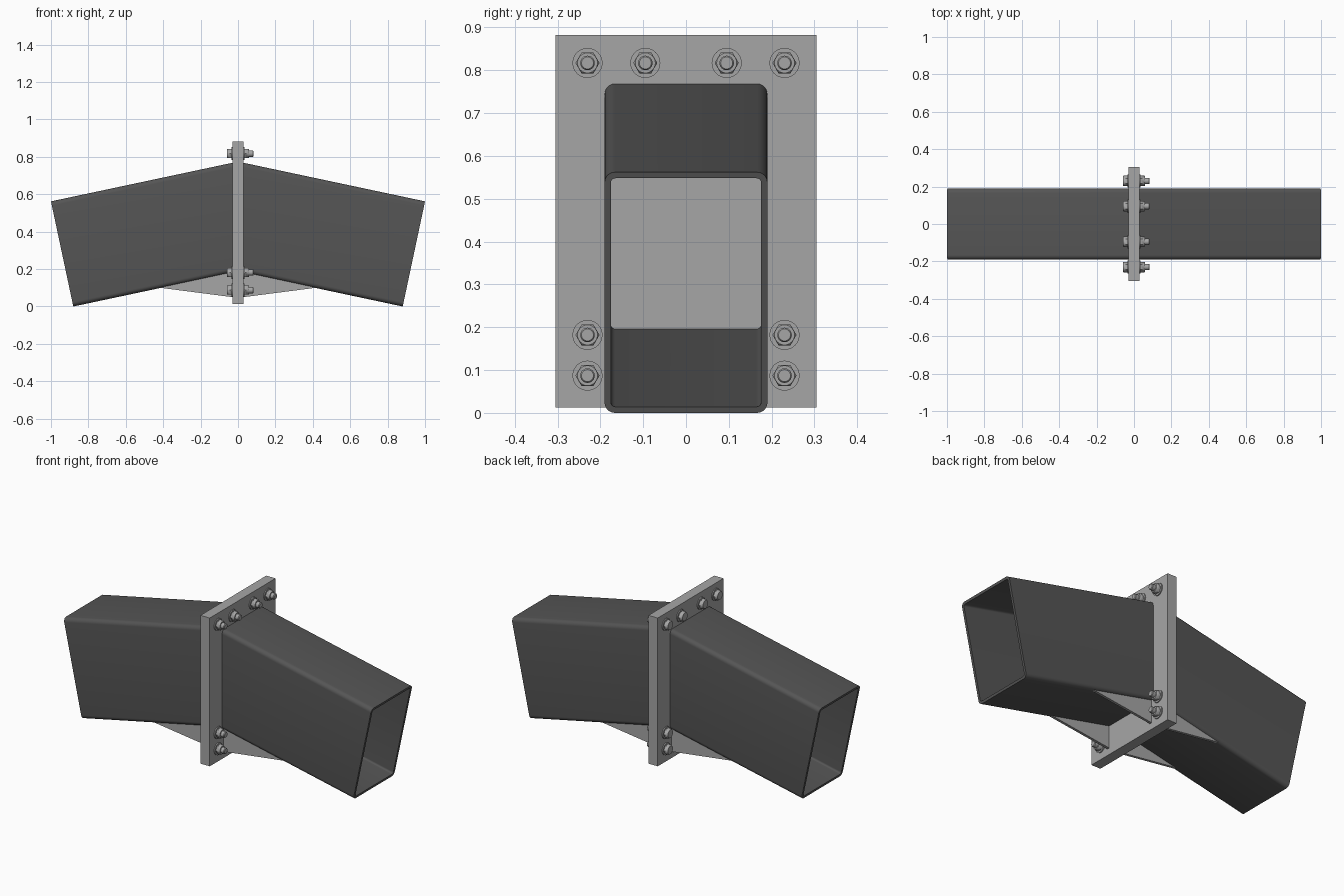
import bpy, bmesh, math
from mathutils import Vector

if "Cube" in bpy.data.objects:
    bpy.data.objects.remove(bpy.data.objects["Cube"])

def material(name, v):
    m = bpy.data.materials.new(name)
    m.diffuse_color = (v, v, v, 1)
    m.use_nodes = True
    m.node_tree.nodes["Principled BSDF"].inputs["Base Color"].default_value = m.diffuse_color
    return m

DARK = material("dark beam grey", 0.09)
STEEL = material("light steel grey", 0.38)

def finish(name, bm, mat, smooth=None):
    bmesh.ops.recalc_face_normals(bm, faces=bm.faces[:])
    me = bpy.data.meshes.new(name)
    bm.to_mesh(me)
    bm.free()
    me.materials.append(mat)
    ob = bpy.data.objects.new(name, me)
    bpy.context.collection.objects.link(ob)
    if smooth:
        bpy.ops.object.select_all(action='DESELECT')
        ob.select_set(True)
        bpy.context.view_layer.objects.active = ob
        bpy.ops.object.shade_smooth_by_angle(angle=math.radians(smooth))
    return ob

def rounded_rect(w, h, r, n=6):
    pts = []
    for i, (sx, sy) in enumerate(((1, 1), (-1, 1), (-1, -1), (1, -1))):
        for k in range(n + 1):
            a = math.pi / 2 * (i + k / n)
            pts.append((sx * (w / 2 - r) + r * math.cos(a), sy * (h / 2 - r) + r * math.sin(a)))
    return pts

PLATE = 0.03                       # thickness of each end plate
ANG = math.radians(12)
C, S, T = math.cos(ANG), math.sin(ANG), math.tan(ANG)
W, H, WALL = 0.38, 0.5745, 0.0145

# Sloping hollow beam: square cut at the far end, mitred against the plate
def beam(name, s):
    bm = bmesh.new()
    loops = []
    for inset, r in ((0, 0.024), (WALL, 0.0105)):
        far, near = [], []
        for y, u in rounded_rect(W - 2 * inset, H - 2 * inset, r):
            v = H / 2 - u
            x, z = 1.0 - S * v, 0.562 - C * v
            far.append(bm.verts.new((s * x, y, z)))
            near.append(bm.verts.new((s * PLATE, y, z + (x - PLATE) * T)))
        loops.append((far, near))
    (of, on), (jf, jn) = loops
    n = len(of)
    for a, b in ((of, on), (jf, of), (jn, jf), (on, jn)):
        for i in range(n):
            j = (i + 1) % n
            bm.faces.new((a[i], a[j], b[j], b[i]))
    finish(name, bm, DARK, 30)

# Triangular stiffener under the beam
def gusset(name, s, y0):
    bm = bmesh.new()
    tri = ((PLATE, 0.184), (0.42, 0.1005), (PLATE, 0.05))
    a, b = ([bm.verts.new((s * x, y0 + d, z)) for x, z in tri] for d in (-0.0075, 0.0075))
    bm.faces.new(a)
    bm.faces.new(b)
    for i in range(3):
        j = (i + 1) % 3
        bm.faces.new((a[i], a[j], b[j], b[i]))
    finish(name, bm, STEEL)

def ring(bm, x, r, n):
    return [bm.verts.new((x, r * math.cos(2 * math.pi * k / n), r * math.sin(2 * math.pi * k / n)))
            for k in range(n)]

# Convex solid from rings (x, radius, sides) along the x axis
def add_hull(bm, rings):
    vs = [v for x, r, n in rings for v in ring(bm, x, r, n)]
    bmesh.ops.convex_hull(bm, input=vs)

# Bolt with washers, chamfered hex head on the left, nut and thread end on the right
def bolt(name, y, z):
    bm = bmesh.new()
    for s in (-1, 1):
        add_hull(bm, ((s * 0.029, 0.035, 32), (s * 0.036, 0.035, 32)))
        add_hull(bm, ((s * 0.036, 0.028, 6), (s * 0.056, 0.028, 6), (s * 0.060, 0.0235, 24)))
    add_hull(bm, ((0.05, 0.017, 24), (0.079, 0.017, 24), (0.083, 0.014, 24)))
    bmesh.ops.translate(bm, verts=bm.verts[:], vec=Vector((0, y, z)))
    bmesh.ops.dissolve_limit(bm, angle_limit=0.01, verts=bm.verts[:], edges=bm.edges[:])
    finish(name, bm, STEEL, 25)

for side, s in (("left", -1), ("right", 1)):
    beam(side + "_beam", s)
    # End plate
    bm = bmesh.new()
    bmesh.ops.create_cube(bm, size=1)
    for v in bm.verts:
        v.co = ((v.co.x + s * 0.5) * PLATE, v.co.y * 0.61, 0.447 + v.co.z * 0.87)
    finish(side + "_end_plate", bm, STEEL)
    for face, y in (("front", -0.17), ("back", 0.17)):
        gusset(f"{side}_{face}_gusset", s, y)

spots = [(0.23, 0.817), (0.095, 0.817), (0.23, 0.182), (0.23, 0.087)]
for i, (y, z) in enumerate(spots):
    for face, s in (("front", -1), ("back", 1)):
        bolt(f"{face}_bolt_{i + 1}", s * y, z)
